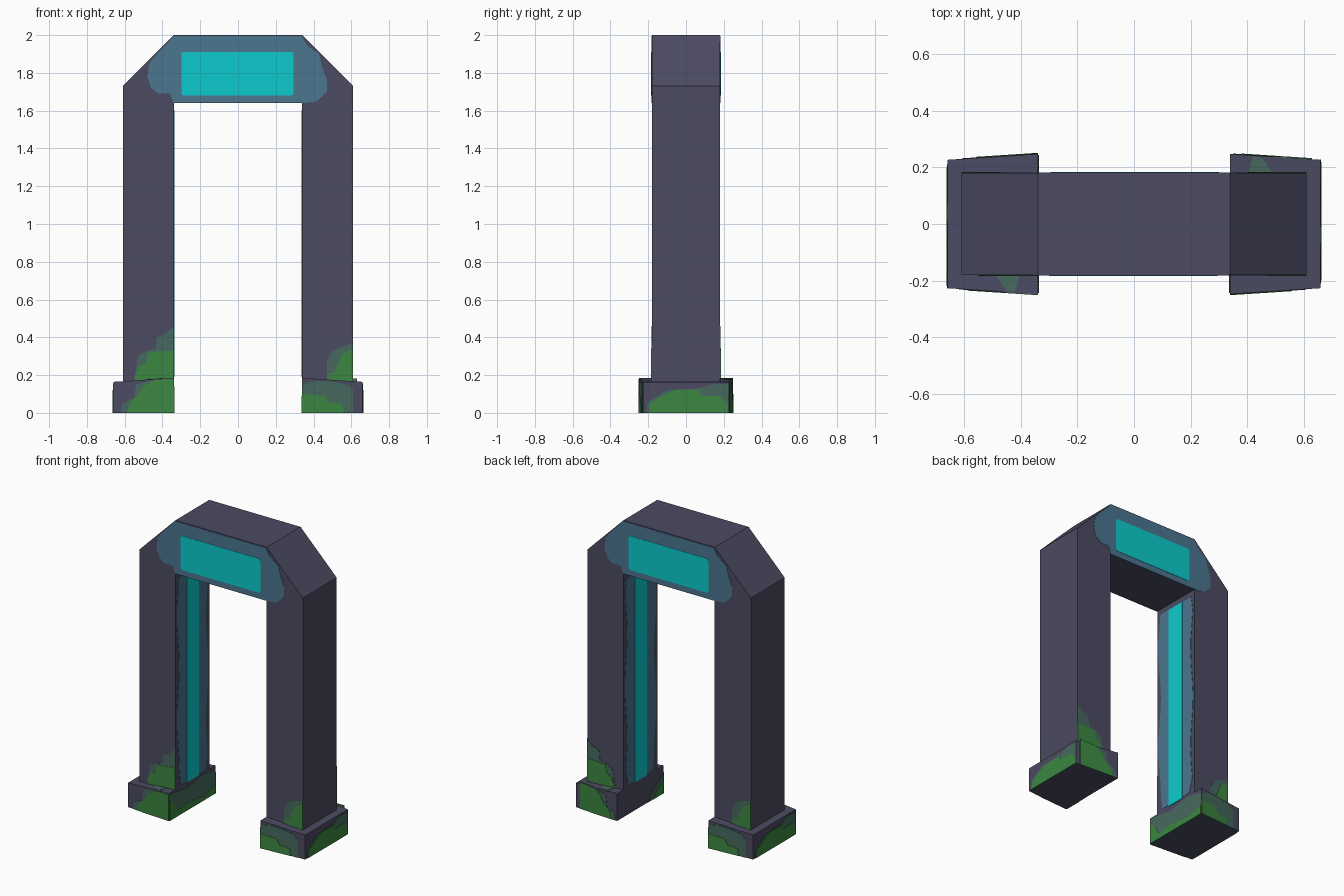
import bpy, bmesh, math
from mathutils import Vector

if "Cube" in bpy.data.objects:
    bpy.data.objects.remove(bpy.data.objects["Cube"])


def mat(name, r, g, b):
    m = bpy.data.materials.new(name)
    m.diffuse_color = (r, g, b, 1)
    m.use_nodes = True
    m.node_tree.nodes["Principled BSDF"].inputs["Base Color"].default_value = m.diffuse_color
    return m


STONE = mat("dark_stone", 0.072, 0.070, 0.123)
GLOW = mat("cyan_glow", 0.004, 0.60, 0.61)
HALO = mat("blue_halo", 0.070, 0.180, 0.280)
MOSS = mat("green_moss", 0.045, 0.242, 0.053)
THIN = mat("thin_moss", 0.062, 0.141, 0.114)


def solid(name, low, high, material):
    """Prism between two matching rings of points."""
    bm = bmesh.new()
    a = [bm.verts.new(p) for p in low]
    b = [bm.verts.new(p) for p in high]
    n = len(a)
    bm.faces.new(a[::-1])
    bm.faces.new(b)
    for i in range(n):
        j = (i + 1) % n
        bm.faces.new((a[i], a[j], b[j], b[i]))
    bmesh.ops.recalc_face_normals(bm, faces=bm.faces)
    me = bpy.data.meshes.new(name)
    bm.to_mesh(me)
    bm.free()
    me.materials.append(material)
    ob = bpy.data.objects.new(name, me)
    bpy.context.collection.objects.link(ob)
    return ob


def plate(name, pts, place, normal, material, t=0.002):
    """Thin painted plate: 2D outline put on a surface by place(u, v)."""
    base = [Vector(place(u, v)) for u, v in pts]
    n = Vector(normal)
    solid(name, [p - n * 0.001 for p in base], [p + n * t for p in base], material)


# sizes
IN, OUT, CH, H, D = 0.34, 0.61, 1.73, 2.0, 0.18
FOOT = 0.66


def foot_y(x):
    return 0.248 - (abs(x) - IN) * 0.065


def foot_z(x):
    return 0.185 - (abs(x) - IN) * 0.065


# arch body: one profile pushed through the depth
half = [(IN, 1.64), (IN, 0.16), (OUT, 0.16), (OUT, CH), (IN, H)]
arch = half + [(-x, z) for x, z in reversed(half)]
solid("arch", [(x, -D, z) for x, z in arch], [(x, D, z) for x, z in arch], STONE)

# tapered feet
for s, side in ((-1, "left"), (1, "right")):
    rings = []
    for x in (IN, FOOT):
        y, z = foot_y(x), foot_z(x)
        rings.append([(s * x, -y, 0), (s * x, y, 0), (s * x, y, z), (s * x, -y, z)])
    solid(side + "_foot", rings[0], rings[1], STONE)

# glowing lintel panel, front and back
halo = [(-.345, 1.995), (-.37, 1.96), (-.42, 1.91), (-.47, 1.85), (-.48, 1.78),
        (-.46, 1.72), (-.42, 1.69), (-.36, 1.69), (-.34, 1.64), (.34, 1.64),
        (.41, 1.645), (.44, 1.67), (.47, 1.70), (.47, 1.77), (.445, 1.83),
        (.43, 1.90), (.37, 1.94), (.335, 1.995)]
panel = [(-.30, 1.69), (-.29, 1.68), (.285, 1.68), (.295, 1.69),
         (.295, 1.90), (.285, 1.91), (-.29, 1.91), (-.30, 1.90)]
for s, side in ((1, "front"), (-1, "back")):
    def on_wall(u, v, s=s):
        return (s * u, -s * D, v)
    plate(side + "_lintel_halo", halo, on_wall, (0, -s, 0), HALO)
    plate(side + "_lintel_glow", panel, on_wall, (0, -s, 0), GLOW, 0.004)

# glowing strips on the inner faces of the legs
steps = [0.20 + 1.40 * i / 14 for i in range(15)]


def width(z, k):
    end = min(z - 0.16, 1.66 - z)
    return min(0.155 + 0.012 * math.sin(z * 9 + k), 0.09 + end)


strip_halo = [(width(z, 0), z) for z in steps] + [(-width(z, 2), z) for z in reversed(steps)]
strip = [(-.065, .19), (.065, .19), (.065, 1.60), (-.065, 1.60)]
for s, side in ((-1, "left"), (1, "right")):
    def on_inner(u, v, s=s):
        return (s * IN, u, v)
    plate(side + "_strip_halo", strip_halo, on_inner, (-s, 0, 0), HALO)
    plate(side + "_strip_glow", strip, on_inner, (-s, 0, 0), GLOW, 0.004)

# moss outlines: a tall patch (left front) and a short patch (right front)
tall_leg = ([(-.34, .18), (-.55, .17), (-.53, .30), (-.48, .33), (-.435, .34),
             (-.43, .40), (-.38, .42), (-.34, .46)],
            [(-.34, .18), (-.55, .17), (-.54, .21), (-.52, .25), (-.49, .26),
             (-.475, .32), (-.34, .33)])
tall_foot = ([(-.34, 0), (-.62, 0), (-.61, .05), (-.55, .08), (-.54, .15), (-.45, .176), (-.34, .183)],
             [(-.34, 0), (-.59, 0), (-.57, .06), (-.53, .09), (-.50, .14),
              (-.45, .172), (-.34, .18)])
short_leg = ([(.61, .168), (.47, .176), (.47, .27), (.50, .33), (.55, .35), (.61, .37)],
             [(.61, .168), (.47, .176), (.47, .205), (.51, .215), (.53, .26),
              (.55, .31), (.61, .34)])
short_foot = ([(.34, 0), (.61, 0), (.61, .12), (.58, .15), (.50, .165), (.42, .17), (.36, .16), (.34, .14)],
              [(.34, 0), (.56, 0), (.55, .05), (.48, .055), (.46, .09), (.34, .10)])


def moss(name, layers, place, normal, move=lambda u: u):
    for pts, m, t in zip(layers, (THIN, MOSS), (0.002, 0.004)):
        plate(name + "_" + m.name, [(move(u), v) for u, v in pts], place, normal, m, t)


for s, side in ((-1, "front"), (1, "back")):
    def on_leg(u, v, s=s):
        return (u, s * D, v)

    def on_foot(u, v, s=s):
        return (u, s * foot_y(u), v)
    n = (0, s, 0)
    if s < 0:
        moves = (lambda u: u, lambda u: u, lambda u: u)
    else:
        moves = (lambda u: u + .95, lambda u: u + .97, lambda u: -u)
    moss(side + "_tall_leg", tall_leg, on_leg, n, moves[0])
    moss(side + "_tall_foot", tall_foot, on_foot, n, moves[1])
    moss(side + "_short_leg", short_leg, on_leg, n, moves[2])
    moss(side + "_short_foot", short_foot, on_foot, n, moves[2])

# moss on the outer faces of the feet
outer = ([(-.21, 0), (.228, 0), (.228, .15), (.15, .155), (.07, .13), (-.10, .12), (-.20, .06)],
         [(-.20, 0), (.22, 0), (.22, .05), (.17, .09), (.08, .09), (.07, .12),
          (-.06, .12), (-.13, .09), (-.19, .05)])
for s, side in ((-1, "left"), (1, "right")):
    moss(side + "_outer_foot", outer, lambda u, v, s=s: (s * FOOT, s * u, v), (s, 0, 0))

# moss on the inner faces of the feet
inner_left = ([(-.245, 0), (.245, 0), (.245, .15), (.12, .18), (-.05, .15), (-.245, .18)],
              [(-.245, 0), (.245, 0), (.245, .06), (.12, .03), (-.05, .05), (-.16, .04),
               (-.20, .10), (-.245, .14)])
inner_right = ([(-.245, 0), (-.08, 0), (-.13, .06), (-.18, .09), (-.245, .13)],
               [(-.245, 0), (-.13, 0), (-.18, .05), (-.245, .09)])
moss("left_inner_foot", inner_left, lambda u, v: (-IN, u, v), (1, 0, 0))
moss("right_inner_foot", inner_right, lambda u, v: (IN, u, v), (-1, 0, 0))

# small moss patches on top of the feet
ledge = [(.405, .182), (.49, .182), (.47, .21), (.45, .238), (.42, .238)]
for s, side in ((-1, "left"), (1, "right")):
    plate(side + "_ledge_moss", ledge, lambda u, v, s=s: (s * u, s * v, foot_z(u)), (0, 0, 1), THIN)
